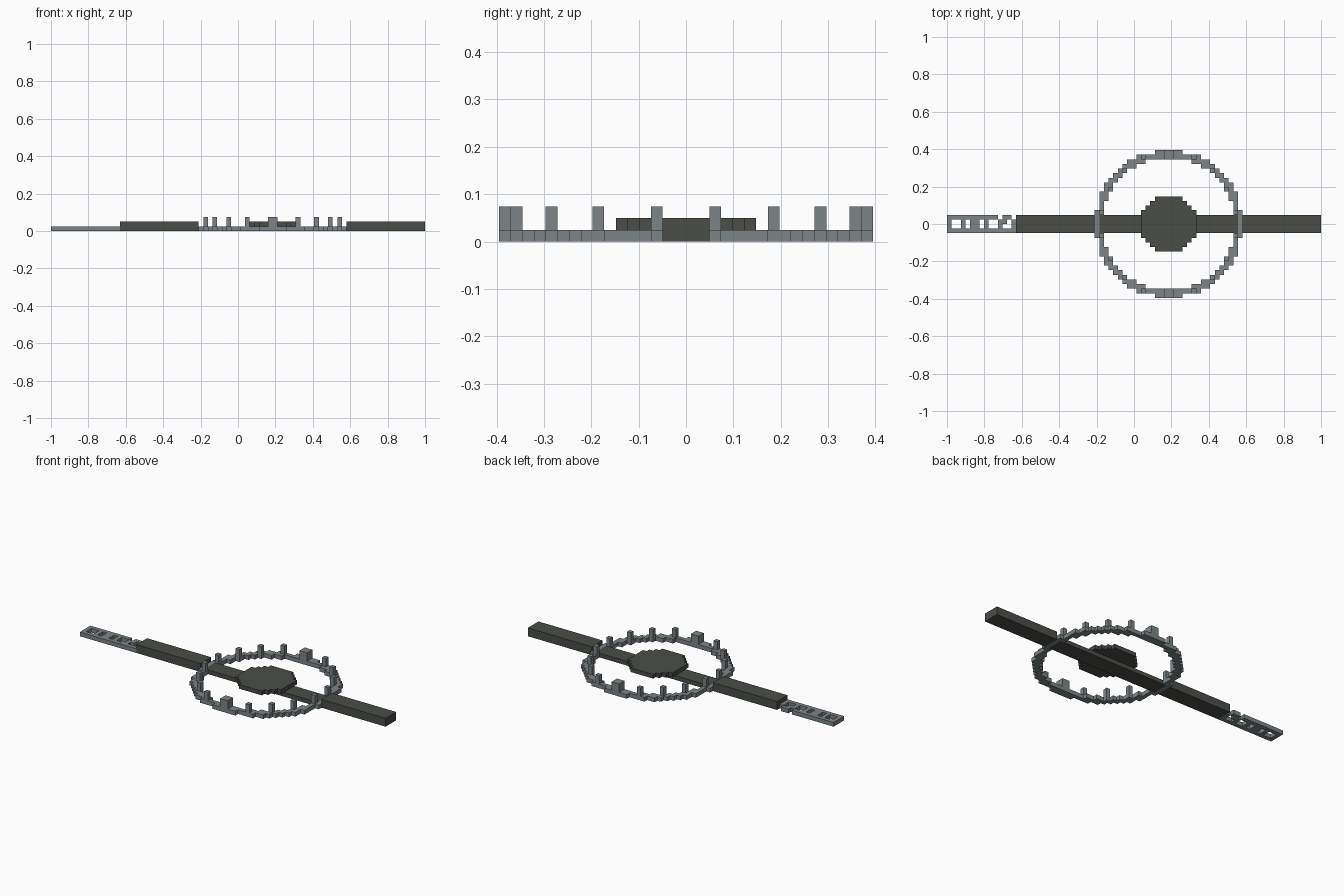
import bpy, bmesh
from mathutils import Vector

if "Cube" in bpy.data.objects:
    bpy.data.objects.remove(bpy.data.objects["Cube"])

U = 2 / 81          # size of one block
CX = 48             # ring centre, in blocks from the left end


def material(name, color):
    m = bpy.data.materials.new(name)
    m.diffuse_color = (*color, 1)
    m.use_nodes = True
    m.node_tree.nodes["Principled BSDF"].inputs["Base Color"].default_value = m.diffuse_color
    return m


dark = material("dark_charcoal", (0.068, 0.075, 0.064))
steel = material("steel_grey", (0.205, 0.232, 0.242))


def blocks(name, cells, mat):
    """Build the outer skin of a set of unit block positions (x, y, z)."""
    cells = set(cells)
    bm = bmesh.new()
    verts = {}
    for c in cells:
        for axis in range(3):
            for side in (0, 1):
                n = list(c)
                n[axis] += 2 * side - 1
                if tuple(n) in cells:
                    continue
                ring = []
                for s, t in ((0, 0), (1, 0), (1, 1), (0, 1)):
                    p = list(c)
                    p[axis] += side
                    p[(axis + 1) % 3] += s
                    p[(axis + 2) % 3] += t
                    p = tuple(p)
                    if p not in verts:
                        verts[p] = bm.verts.new(Vector((p[0] * U - 1, p[1] * U, p[2] * U)))
                    ring.append(verts[p])
                bm.faces.new(ring if side else ring[::-1])
    finish(name, bm, mat)


def box(name, x0, x1, half_y, z0, z1, mat):
    bm = bmesh.new()
    bmesh.ops.create_cube(bm, size=1)
    for v in bm.verts:
        v.co = Vector(((x1 if v.co.x > 0 else x0) * U - 1,
                       (half_y if v.co.y > 0 else -half_y) * U,
                       (z1 if v.co.z > 0 else z0) * U))
    finish(name, bm, mat)


def finish(name, bm, mat):
    me = bpy.data.meshes.new(name)
    bm.to_mesh(me)
    bm.free()
    me.materials.append(mat)
    bpy.context.collection.objects.link(bpy.data.objects.new(name, me))


def mirror4(quadrant, z):
    """Mirror quarter cells (a, b) around the ring centre."""
    return [(CX + (a if sx else -a - 1), b if sy else -b - 1, z)
            for a, b in quadrant for sx in (0, 1) for sy in (0, 1)]


# Main bar: tall outside the ring, low inside it
box("handle_bar_left", 15, 32, 2, 0, 2, dark)
box("handle_bar_right", 64, 81, 2, 0, 2, dark)
box("inner_bar", 33, 63, 2, 0, 1, dark)

# Stepped disc resting on the inner bar
disc = [(a, b) for a in range(6) for b in range(6)
        if (a + .5) ** 2 + (b + .5) ** 2 < 37]
blocks("centre_disc", mirror4(disc, 1), dark)

# Stepped ring with upright studs
reach = [15, 15, 15, 14, 14, 14, 14, 13, 13, 12, 11, 10, 9, 8, 6, 2]
rim = [(a, b) for b in range(16) for a in range(reach[b] + 1)
       if (a + .5) ** 2 + (b + .5) ** 2 > 14.5 ** 2 and not (a == 14 and b < 2)]
studs = [(14, 2), (12, 7), (9, 11), (5, 14), (0, 14), (0, 15)]
blocks("studded_ring", mirror4(rim, 0) + mirror4(studs, 1) + mirror4(studs, 2), steel)

# Openwork end piece, rows from back to front
lattice = ["###########.##.",
           "#..#.##.#..##.#",
           "#..#.##.#..#..#",
           "###############"]
blocks("lattice_end", [(x, 1 - r, 0) for r, row in enumerate(lattice)
                       for x, ch in enumerate(row) if ch == "#"], steel)
